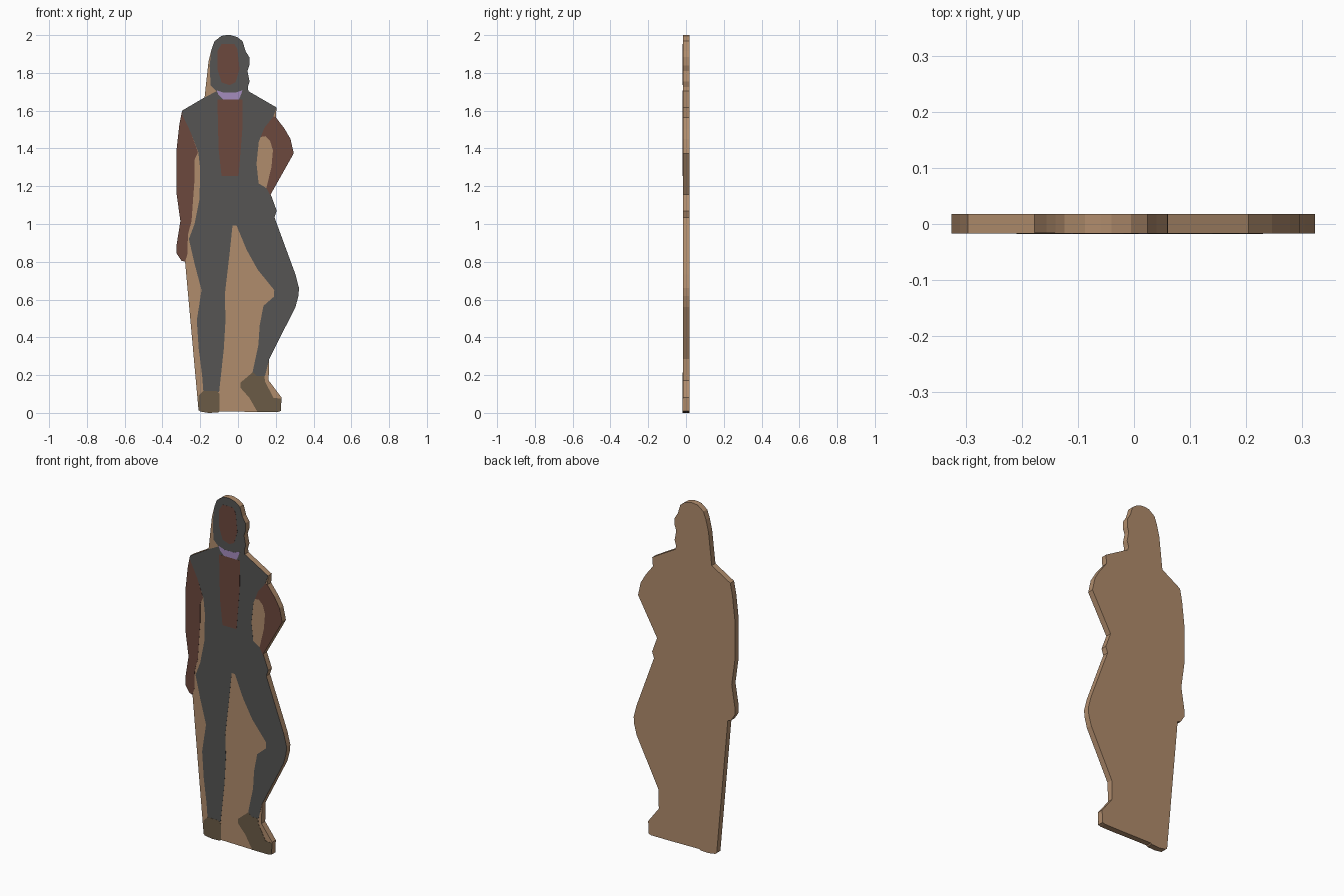
import bpy
import bmesh

BACK, BOARD_FRONT = 0.0175, -0.0163
LAYER = 0.0006  # thickness of one painted layer


def make_material(name, rgb):
    mat = bpy.data.materials.new(name)
    mat.diffuse_color = (*rgb, 1.0)
    return mat


wood = make_material("tan board", (0.434, 0.262, 0.150))
grey = make_material("dark grey cloth", (0.092, 0.091, 0.088))
brown = make_material("brown skin", (0.150, 0.065, 0.048))
lilac = make_material("lilac collar", (0.376, 0.262, 0.515))
olive = make_material("olive shoe", (0.147, 0.105, 0.061))


def cutout(name, mat, points, front, back):
    """Extrude an x/z outline (hundredths of a unit) from front to back."""
    bm = bmesh.new()
    face = bm.faces.new([bm.verts.new((x / 100, front, z / 100)) for x, z in points])
    new = bmesh.ops.extrude_face_region(bm, geom=[face])["geom"]
    bmesh.ops.translate(bm, vec=(0, back - front, 0),
                        verts=[v for v in new if isinstance(v, bmesh.types.BMVert)])
    bmesh.ops.recalc_face_normals(bm, faces=bm.faces)
    mesh = bpy.data.meshes.new(name)
    bm.to_mesh(mesh)
    bm.free()
    mesh.materials.append(mat)
    obj = bpy.data.objects.new(name, mesh)
    bpy.context.collection.objects.link(obj)
    return obj


def paint(name, mat, points, layer=1):
    return cutout(name, mat, points, BOARD_FRONT - LAYER * layer, BOARD_FRONT)


# Outline pieces shared by the board and the painted areas
head_edge = [(-14, 192.5), (-12.4, 196.8), (-8.7, 199.6), (-6, 200), (-4, 200), (-0.5, 199),
             (2.4, 196.8), (4, 191.5), (6, 188.3), (6, 184), (5, 181), (6.1, 175.5),
             (5.2, 172.5), (5.5, 170.3)]
left_arm_edge = [(-28, 80), (-30, 80.6), (-32.5, 84.5), (-32.5, 89), (-30.5, 101.5),
                 (-32.5, 116), (-32.5, 139.5), (-31, 153), (-29.6, 160)]
right_arm_edge = [(20, 156.5), (24.6, 150.5), (27.8, 145), (29.5, 137.4), (17.3, 115.7),
                  (20.5, 107)]
right_leg_edge = [(20.5, 107), (19.3, 103.5), (30.4, 73.3), (32.3, 66), (32, 62),
                  (30.4, 56), (16.5, 28.5)]

# Flat standee board
cutout("board", wood,
       [(-20.9, 1.5)] + left_arm_edge + [(-17.7, 167), (-15.6, 186)] + head_edge
       + [(20.4, 161.7)] + right_arm_edge + right_leg_edge[1:]
       + [(16.2, 17.2), (23, 8.2), (22.7, 1), (21, 0.5), (10.3, 0.5), (-9.8, 0.8),
          (-10.5, 0.2), (-15.6, 0), (-20, 0.7)], BOARD_FRONT, BACK)

# Suit: jacket and both trouser legs
paint("suit", grey,
      [(-29.6, 160), (-17.7, 167), (-11.3, 170.3), (5.5, 170.3), (20.4, 161.7),
       (18.8, 157), (14, 151), (11, 143.5), (9.8, 132), (10.9, 121.5), (15, 119),
       (18.3, 113)] + right_leg_edge +
      [(14.3, 19.5), (7.8, 19.5), (7.8, 22), (10.8, 36), (11.5, 46.5), (13.5, 56.7),
       (19, 61.5), (19.2, 65), (10.3, 76), (4.5, 86.5), (-0.8, 99.3), (-2.9, 99.3),
       (-4.5, 84), (-7, 62.5), (-6.6, 49.5), (-7.5, 34), (-10, 11),
       (-18.3, 11), (-19, 20), (-20.8, 34), (-21.8, 49), (-19.3, 65), (-23, 79),
       (-26, 92), (-23, 100), (-20.4, 113), (-20, 129), (-21, 138), (-25, 148.5),
       (-29.4, 157.5)])

# Arms
paint("left_arm", brown, left_arm_edge +
      [(-29.4, 157.5), (-25, 148.5), (-21.2, 138), (-23, 134), (-23, 123.5), (-24, 110),
       (-24.6, 101.5), (-26.5, 94.5), (-26.8, 84)])
paint("right_arm", brown, [(18.8, 157)] + right_arm_edge +
      [(18.3, 113), (15, 119), (17.7, 130), (18.5, 139), (17, 144), (14.5, 146.5),
       (11.5, 146), (14, 151)])

# Shoes
paint("left_shoe", olive,
      [(-20.9, 1.5), (-20.9, 9), (-18.3, 11.7), (-11.4, 11.7), (-9.8, 10), (-9.8, 0.8),
       (-10.5, 0.2), (-15.6, 0), (-20, 0.7)], 2)
paint("right_shoe", olive,
      [(7.8, 21.5), (10, 19.5), (14, 19.5), (14.3, 16.5), (18.8, 8), (23, 7.5), (22.7, 1),
       (21, 0.5), (10.3, 0.5), (6, 8), (1.3, 13.3), (1.3, 16)], 2)

# Head: hair, face, collar and open neckline
paint("hair", grey, head_edge + [(-11.3, 170.3), (-14.5, 173.5), (-15, 184)])
paint("face", brown,
      [(-8.7, 195.3), (-1.9, 195.3), (-0.3, 192.5), (0.8, 182), (-1.3, 175), (-4.5, 173.5),
       (-8.7, 175), (-10.9, 182), (-10.9, 191.5)], 2)
paint("neckline", brown,
      [(-10.9, 165.8), (2.4, 165.8), (2.3, 150), (0.3, 125.5), (-8.7, 125.5),
       (-10.3, 140)], 2)
paint("collar", lilac,
      [(-11.3, 170.8), (-7.5, 169.5), (-1.5, 169.5), (2.4, 170.8), (1.3, 167.8),
       (0.3, 165.8), (-7.7, 165.8), (-10.3, 168.3)], 2)
